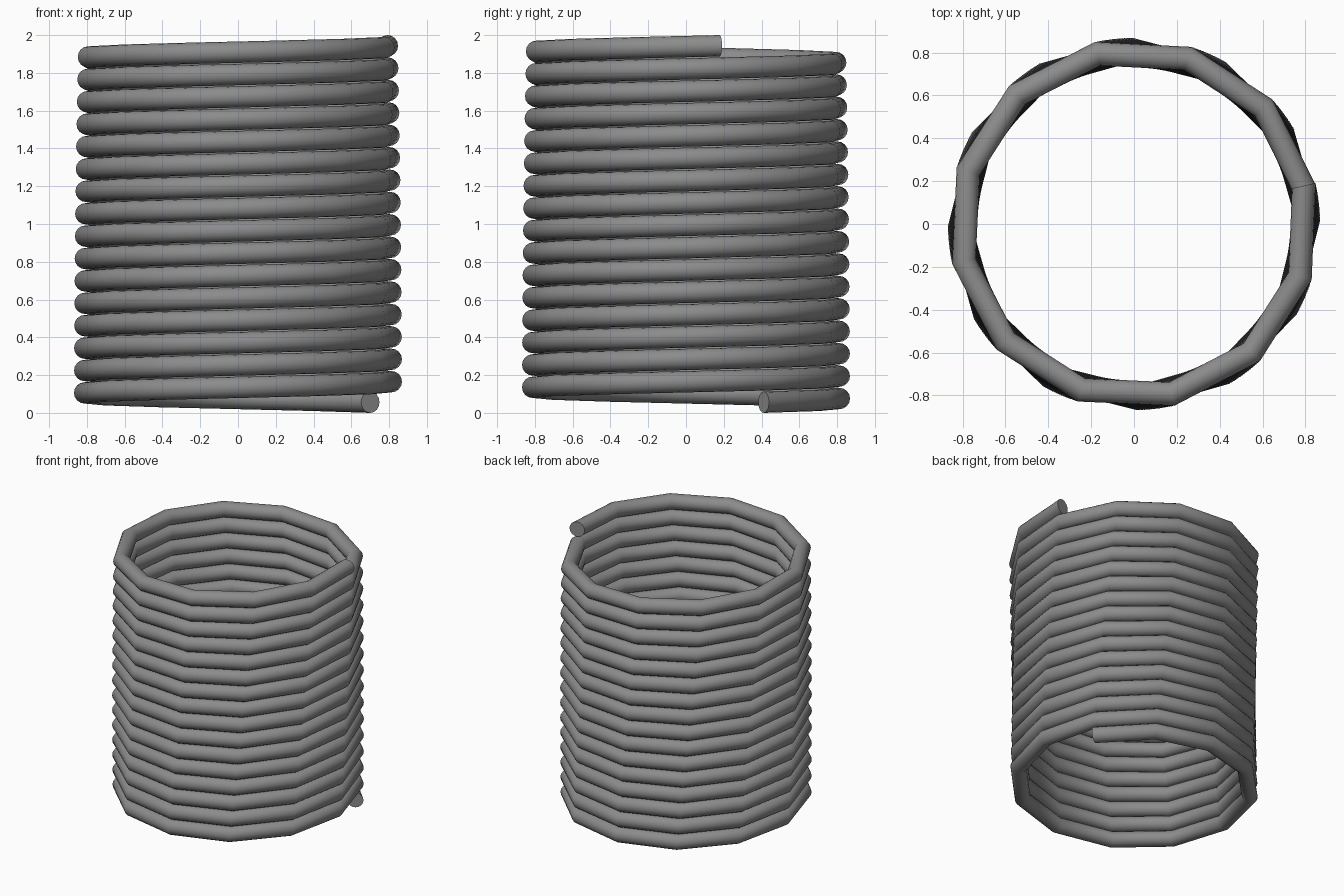
import bpy, bmesh, math

if "Cube" in bpy.data.objects:
    bpy.data.objects.remove(bpy.data.objects["Cube"])

# Coil dimensions
R, r = 0.812, 0.0565          # coil radius, wire radius
SIDES, SEGS = 16, 191         # wire sides, segments along the coil
START, END = 30.4, 12.7 + 360 * 16
Z0, Z1 = r, 2.0 - r

# Wire: round section in radial planes, stepped along a coarse helix
bm = bmesh.new()
rings = []
for i in range(SEGS + 1):
    t = i / SEGS
    a = math.radians(START + (END - START) * t)
    zc = Z0 + (Z1 - Z0) * t
    ring = []
    for k in range(SIDES):
        b = 2 * math.pi * k / SIDES
        d = R + r * math.cos(b)
        ring.append(bm.verts.new((d * math.cos(a), d * math.sin(a), zc + r * math.sin(b))))
    rings.append(ring)
for p, q in zip(rings, rings[1:]):
    for k in range(SIDES):
        n = (k + 1) % SIDES
        bm.faces.new((p[k], p[n], q[n], q[k]))
# End caps
bm.faces.new(rings[0])
bm.faces.new(rings[-1])
bmesh.ops.recalc_face_normals(bm, faces=bm.faces)

mesh = bpy.data.meshes.new("coil_spring")
bm.to_mesh(mesh)
bm.free()
coil = bpy.data.objects.new("coil_spring", mesh)
bpy.context.collection.objects.link(coil)

# Grey metal colour
mat = bpy.data.materials.new("mid grey")
mat.diffuse_color = (0.26, 0.26, 0.265, 1)
mat.use_nodes = True
mat.node_tree.nodes["Principled BSDF"].inputs["Base Color"].default_value = mat.diffuse_color
mesh.materials.append(mat)

# Smooth wire, sharp caps
bpy.context.view_layer.objects.active = coil
coil.select_set(True)
bpy.ops.object.shade_smooth_by_angle(angle=math.radians(40))
